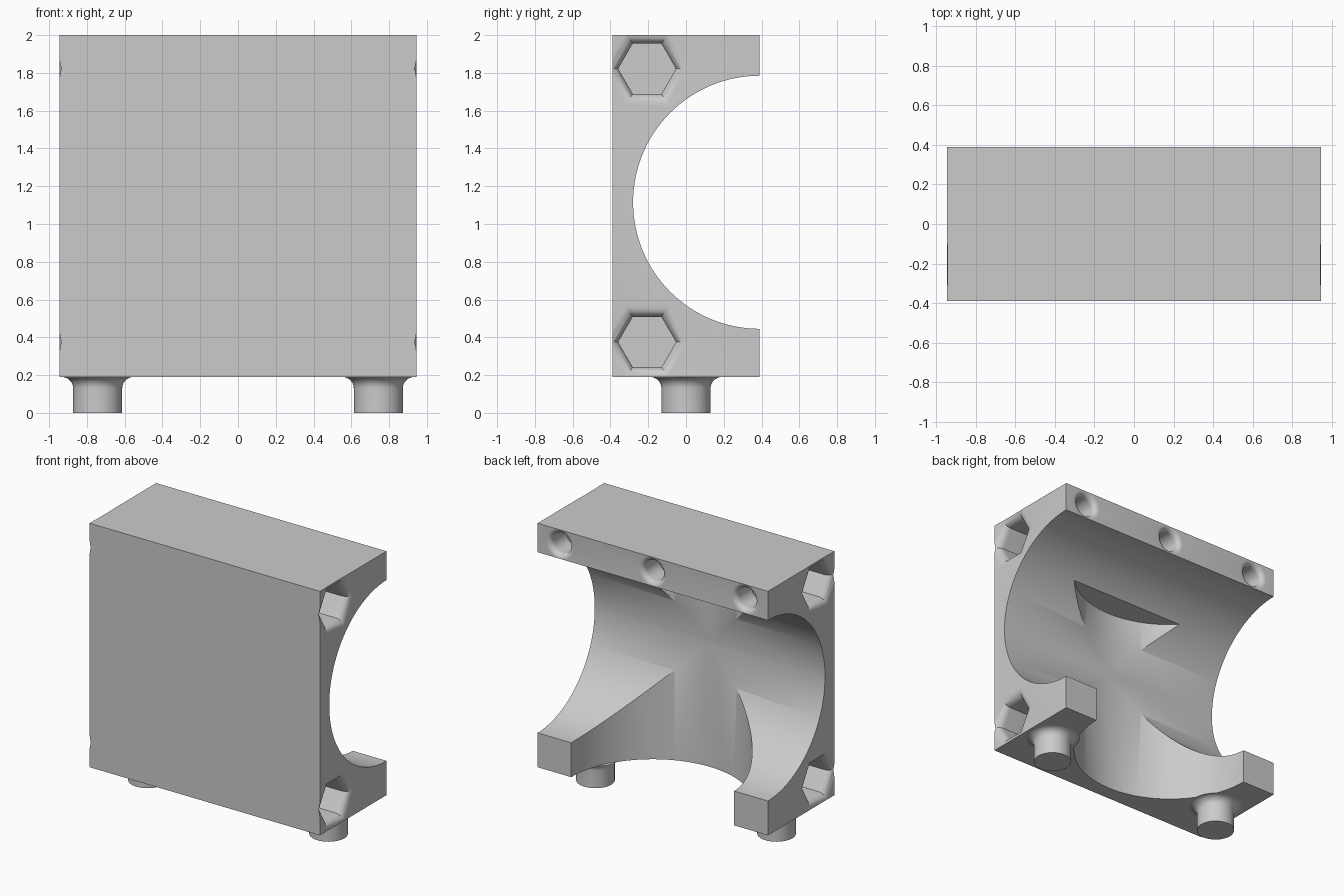
import bpy, bmesh, math
from mathutils import Matrix, Vector

if "Cube" in bpy.data.objects:
    bpy.data.objects.remove(bpy.data.objects["Cube"])

grey = bpy.data.materials.new("plain_grey")
grey.diffuse_color = (0.6, 0.6, 0.6, 1)
grey.use_nodes = True
grey.node_tree.nodes["Principled BSDF"].inputs["Base Color"].default_value = grey.diffuse_color


def make_object(name, bm):
    bmesh.ops.recalc_face_normals(bm, faces=bm.faces)
    mesh = bpy.data.meshes.new(name)
    bm.to_mesh(mesh)
    bm.free()
    mesh.materials.append(grey)
    obj = bpy.data.objects.new(name, mesh)
    bpy.context.collection.objects.link(obj)
    return obj


def loft(name, profile, sides, matrix, phase=0.0):
    """Stack of rings along local z, profile = [(radius, height), ...]."""
    bm = bmesh.new()
    rings = []
    for r, h in profile:
        rings.append([bm.verts.new(matrix @ Vector((
            r * math.cos(phase + 2 * math.pi * i / sides),
            r * math.sin(phase + 2 * math.pi * i / sides), h)))
            for i in range(sides)])
    for a, b in zip(rings, rings[1:]):
        for i in range(sides):
            j = (i + 1) % sides
            bm.faces.new((a[i], a[j], b[j], b[i]))
    bm.faces.new(rings[0][::-1])
    bm.faces.new(rings[-1])
    return make_object(name, bm)


def pocket_profile(radius, depth, fillet, stretch=1.0, steps=8):
    """Blind pocket below height 0 whose mouth is rounded over."""
    pts = [(radius, -depth)]
    for k in range(steps + 1):
        a = math.pi / 2 * k / steps
        pts.append((radius + fillet * (1 - math.cos(a)) * stretch,
                    -fillet * (1 - math.sin(a))))
    pts.append((pts[-1][0], 0.05))
    return pts


def smooth(obj):
    bpy.ops.object.select_all(action='DESELECT')
    obj.select_set(True)
    bpy.context.view_layer.objects.active = obj
    bpy.ops.object.shade_smooth_by_angle(angle=math.radians(30))


# Main block
bm = bmesh.new()
bmesh.ops.create_cube(bm, size=1, matrix=Matrix.Translation((0, 0, 1.095))
                      @ Matrix.Diagonal((1.89, 0.78, 1.81, 1)))
block = make_object("block", bm)

cutters = []
# Horizontal bore through the back, and vertical bore rising from below
turn_x = Matrix.Rotation(math.pi / 2, 4, 'Y')
cutters.append(loft("cross_bore", [(0.67, -1.5), (0.67, 1.5)], 128,
                    Matrix.Translation((0, 0.39, 1.115)) @ turn_x))
cutters.append(loft("upright_bore", [(0.669, -0.2), (0.669, 1.595)], 128,
                    Matrix.Translation((0, 0.39, 0))))

# Hexagonal pockets on both sides
for s in (-1, 1):
    for z in (0.375, 1.822):
        m = (Matrix.Translation((s * 0.945, -0.206, z))
             @ Matrix.Rotation(s * math.pi / 2, 4, 'Y'))
        cutters.append(loft("hex_pocket",
                            pocket_profile(0.153, 0.3, 0.06, 1 / math.cos(math.pi / 6)),
                            6, m, math.pi / 2))

# Round holes along the upper back lip
for x in (-0.76, 0, 0.76):
    m = (Matrix.Translation((x, 0.39, 1.893))
         @ Matrix.Rotation(-math.pi / 2, 4, 'X'))
    cutters.append(loft("round_hole", pocket_profile(0.075, 0.18, 0.04), 40, m))

# Cut everything out of the block, then discard the cutters
for c in cutters:
    mod = block.modifiers.new("cut", 'BOOLEAN')
    mod.operation = 'DIFFERENCE'
    mod.solver = 'EXACT'
    mod.object = c
    c.hide_render = True
bpy.context.view_layer.update()
dg = bpy.context.evaluated_depsgraph_get()
result = bpy.data.meshes.new_from_object(block.evaluated_get(dg))
block.modifiers.clear()
block.data = result
for c in cutters:
    bpy.data.objects.remove(c)
smooth(block)

# Round pegs underneath, flared where they meet the block
f = 0.06
peg = [(0.13, 0.0)]
for k in range(9):
    a = math.pi / 2 * k / 8
    peg.append((0.13 + f * (1 - math.cos(a)), 0.19 - f + f * math.sin(a)))
peg.append((0.13, 0.2))
for side, x in (("left", -0.743), ("right", 0.743)):
    smooth(loft(side + "_peg", peg, 48, Matrix.Translation((x, 0, 0))))
